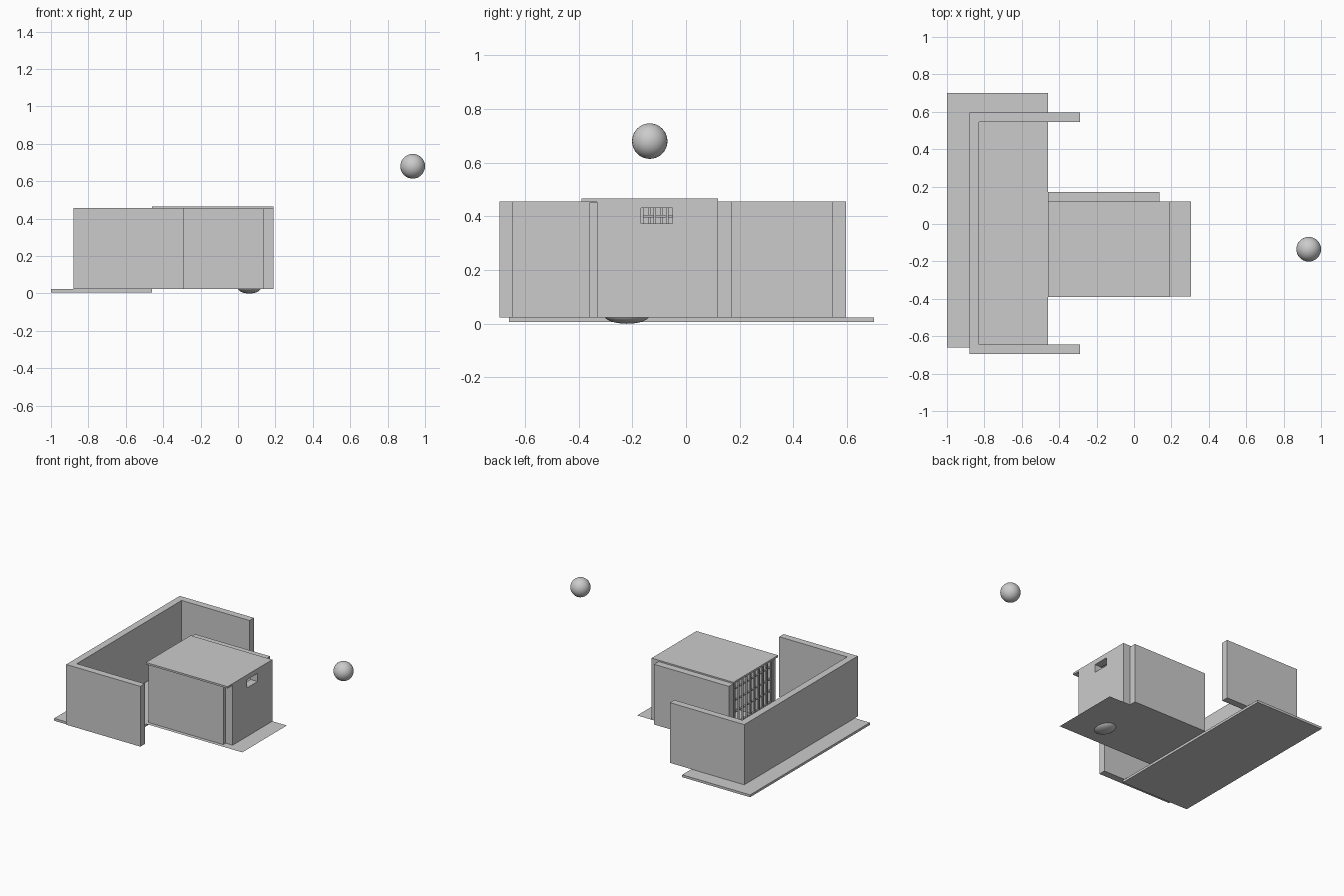
import bpy, bmesh

if "Cube" in bpy.data.objects:
    bpy.data.objects.remove(bpy.data.objects["Cube"])


def box(name, x0, x1, y0, y1, z0, z1):
    bpy.ops.mesh.primitive_cube_add(size=1, location=((x0 + x1) / 2, (y0 + y1) / 2, (z0 + z1) / 2))
    o = bpy.context.object
    o.name = name
    o.scale = (x1 - x0, y1 - y0, z1 - z0)
    bpy.ops.object.transform_apply(location=False, rotation=False, scale=True)
    return o


def extrude_profile(name, pts, z0, z1):
    bm = bmesh.new()
    face = bm.faces.new([bm.verts.new((x, y, z0)) for x, y in pts])
    if z1 > z0:
        ext = bmesh.ops.extrude_face_region(bm, geom=[face])
        moved = [v for v in ext["geom"] if isinstance(v, bmesh.types.BMVert)]
        bmesh.ops.translate(bm, vec=(0, 0, z1 - z0), verts=moved)
    bmesh.ops.recalc_face_normals(bm, faces=bm.faces)
    me = bpy.data.meshes.new(name)
    bm.to_mesh(me)
    bm.free()
    o = bpy.data.objects.new(name, me)
    bpy.context.collection.objects.link(o)
    return o


def ball(name, loc, scale):
    bpy.ops.mesh.primitive_uv_sphere_add(segments=32, ring_count=16, radius=1, location=loc)
    o = bpy.context.object
    o.name = name
    o.scale = scale
    bpy.ops.object.shade_smooth()
    return o


FLOOR = 0.023

# Base slab and three-sided yard wall
box("base_slab", -1.0, -0.46, -0.66, 0.70, 0.006, FLOOR)
extrude_profile("yard_wall", [(-0.29, -0.695), (-0.88, -0.695), (-0.88, 0.595), (-0.29, 0.595),
                              (-0.29, 0.545), (-0.83, 0.545), (-0.83, -0.645), (-0.29, -0.645)],
                FLOOR, 0.456)

# Crate: thin floor sheet, sides, lid
extrude_profile("crate_floor", [(-0.46, -0.387), (0.305, -0.387), (0.305, 0.119), (-0.46, 0.119)],
                FLOOR, FLOOR)
box("crate_front_side", -0.46, 0.135, -0.36, -0.332, FLOOR, 0.452)
box("crate_back_side", -0.46, 0.135, 0.119, 0.17, FLOOR, 0.456)
box("crate_lid", -0.46, 0.19, -0.39, 0.119, 0.453, 0.466)

# Crate end panel with a hand hole
end_panel = box("crate_end_panel", 0.135, 0.19, -0.332, 0.119, FLOOR, 0.453)
cutter = box("hand_hole_cutter", 0.1, 0.25, -0.168, -0.05, 0.373, 0.431)
cutter.hide_render = True
cutter.hide_viewport = True
mod = end_panel.modifiers.new("hand_hole", "BOOLEAN")
mod.operation = "DIFFERENCE"
mod.solver = "EXACT"
mod.object = cutter

# Barred door: two layers of upright bars plus cross rails
for layer, (x, shift) in enumerate([(-0.456, 0.0), (-0.435, 0.02)]):
    for i in range(10):
        y = -0.325 + shift + i * 0.046
        box(f"door_bar_{layer}_{i}", x, x + 0.009, y, y + 0.009, FLOOR, 0.453)
for i in range(5):
    z = 0.06 + i * 0.084
    box(f"door_rail_{i}", -0.447, -0.435, -0.332, 0.119, z, z + 0.009)

# Rounded bedding mound on the crate floor and the floating ball
ball("bedding_mound", (0.06, -0.22, 0.032), (0.063, 0.085, 0.032))
ball("floating_ball", (0.934, -0.135, 0.68), (0.066, 0.066, 0.066))
